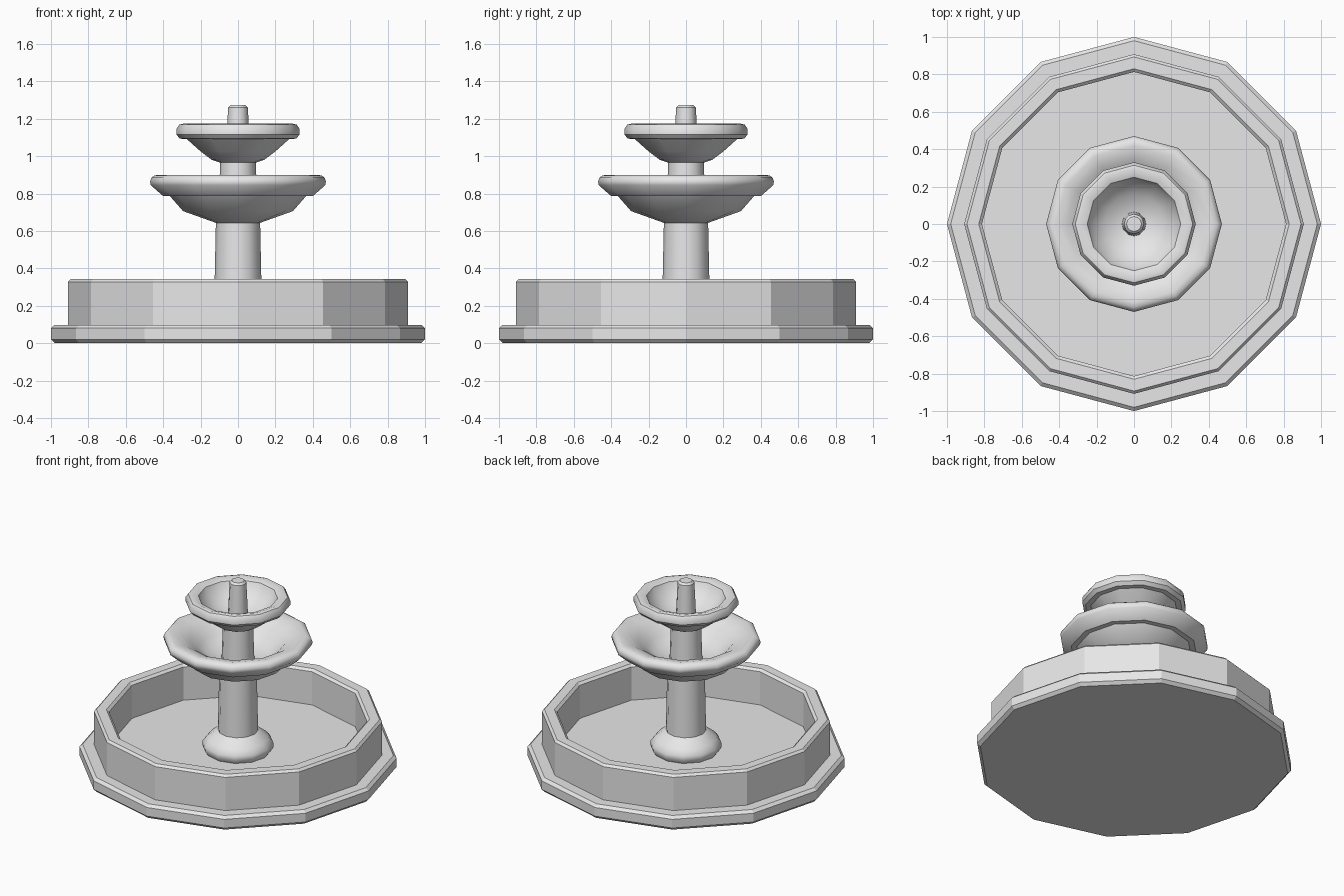
import bpy, bmesh, math

cube = bpy.data.objects.get("Cube")
if cube:
    bpy.data.objects.remove(cube, do_unlink=True)

SIDES = 12

# One pale stone colour
stone = bpy.data.materials.new("pale_stone")
stone.use_nodes = True
stone.diffuse_color = (0.8, 0.8, 0.8, 1)
stone.node_tree.nodes["Principled BSDF"].inputs["Base Color"].default_value = (0.8, 0.8, 0.8, 1)


def lathe(name, profile, smooth_angle=None, ring=False):
    """Revolve (radius, height) points from bottom to top; ring joins last to first."""
    bm = bmesh.new()
    loops = []
    for r, z in profile:
        loops.append([bm.verts.new((r * math.cos(math.tau * i / SIDES),
                                    r * math.sin(math.tau * i / SIDES), z))
                      for i in range(SIDES)])
    pairs = list(zip(loops, loops[1:]))
    if ring:
        pairs.append((loops[-1], loops[0]))
    else:
        bm.faces.new(loops[0][::-1])
        bm.faces.new(loops[-1])
    for low, high in pairs:
        for i in range(SIDES):
            j = (i + 1) % SIDES
            bm.faces.new((low[i], low[j], high[j], high[i]))
    bmesh.ops.recalc_face_normals(bm, faces=bm.faces)
    mesh = bpy.data.meshes.new(name)
    bm.to_mesh(mesh)
    bm.free()
    mesh.materials.append(stone)
    obj = bpy.data.objects.new(name, mesh)
    bpy.context.collection.objects.link(obj)
    if smooth_angle:
        bpy.ops.object.select_all(action="DESELECT")
        obj.select_set(True)
        bpy.context.view_layer.objects.active = obj
        bpy.ops.object.shade_smooth_by_angle(angle=math.radians(smooth_angle))
    return obj


# Basin: plinth, whose top is the basin floor, and bevelled wall
lathe("plinth", [(0.98, 0), (1, 0.02), (1, 0.08), (0.98, 0.098)])
lathe("basin_wall", [(0.908, 0.09), (0.908, 0.328), (0.893, 0.343),
                     (0.83, 0.343), (0.813, 0.328), (0.813, 0.09)], ring=True)

# Pedestal: rounded foot and tapered columns
lathe("pedestal_foot", [(0.2, 0.09), (0.225, 0.125), (0.223, 0.155),
                        (0.195, 0.19), (0.15, 0.225), (0.11, 0.25)], 40)
lathe("lower_column", [(0.13, 0.095), (0.118, 0.66)], 40)
lathe("upper_column", [(0.105, 0.68), (0.095, 0.98)], 40)

# Lower bowl with a broad rolled rim
lathe("lower_bowl", [(0.115, 0.642), (0.294, 0.706), (0.364, 0.786), (0.4, 0.786),
                     (0.467, 0.845), (0.47, 0.865), (0.463, 0.885), (0.445, 0.897),
                     (0.42, 0.9), (0.36, 0.885), (0.3, 0.85), (0.25, 0.8),
                     (0.2, 0.76), (0.1, 0.735)], 40)

# Upper bowl with a rounded rim and a steep inner lip
lathe("upper_bowl", [(0.09, 0.963), (0.14, 0.98), (0.2, 1.025), (0.275, 1.092),
                     (0.31, 1.093), (0.33, 1.115), (0.33, 1.145), (0.314, 1.168),
                     (0.295, 1.173), (0.25, 1.158), (0.23, 1.115), (0.16, 1.05),
                     (0.05, 1.01)], 35)

# Spout
lathe("spout", [(0.065, 1.0), (0.053, 1.26), (0.04, 1.273)], 40)
